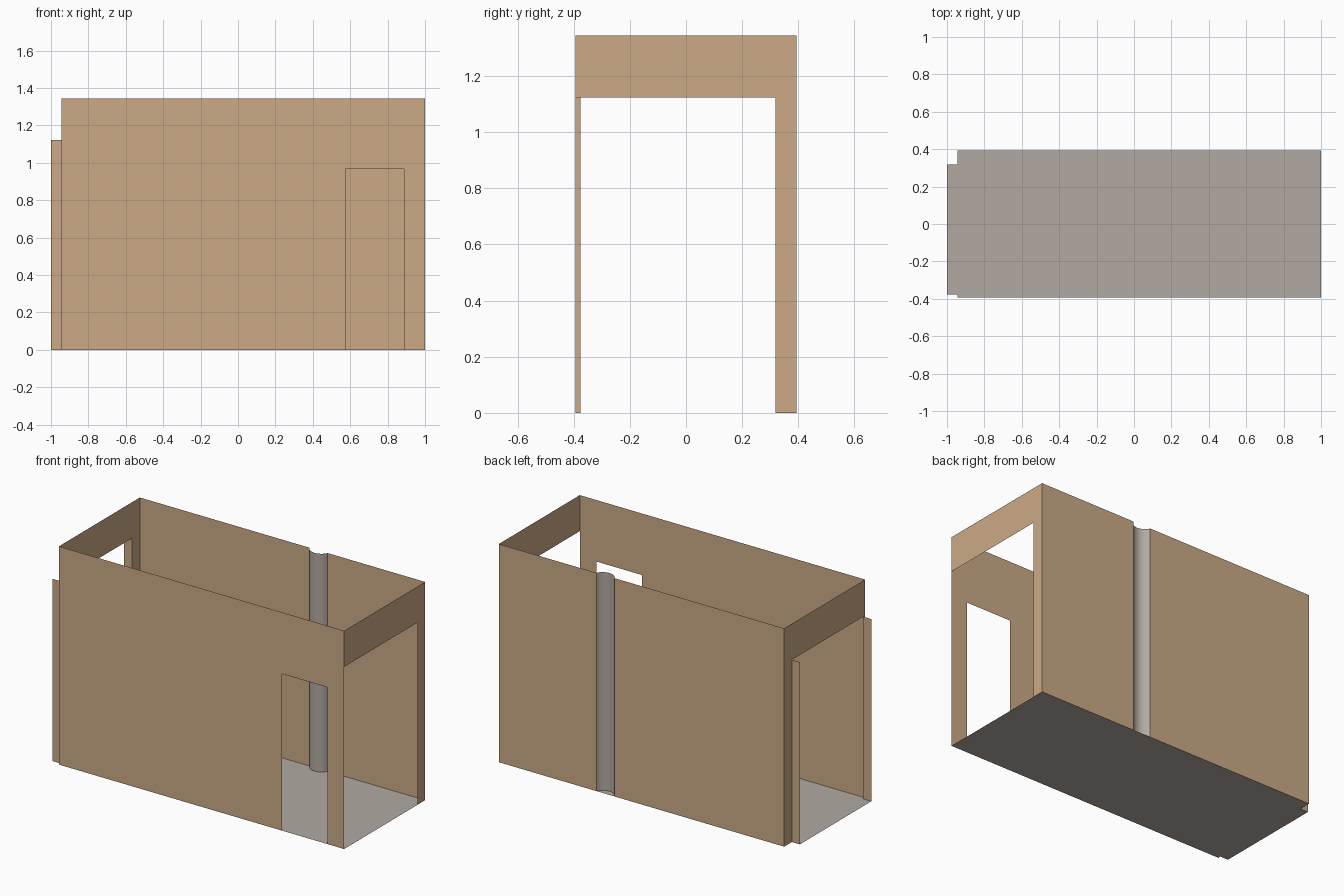
import bpy, math

if "Cube" in bpy.data.objects:
    bpy.data.objects.remove(bpy.data.objects["Cube"])

L, R = -0.945, 1.0          # end walls in x
F, B = -0.394, 0.394        # front and back walls in y
TOP, HEAD = 1.345, 1.123    # wall height, head of the end openings
OPEN_F, OPEN_B = -0.376, 0.319
DOOR = (0.575, 0.887, 0.966)
NICHE_X, NICHE_HALF, NICHE_DEPTH = 0.274, 0.061, 0.04


def material(name, rgb):
    m = bpy.data.materials.new(name)
    lin = [((c / 255 + 0.055) / 1.055) ** 2.4 for c in rgb]
    m.diffuse_color = (*lin, 1)
    m.use_nodes = True
    m.node_tree.nodes["Principled BSDF"].inputs["Base Color"].default_value = m.diffuse_color
    return m


TAN = material("tan_wall", (203, 170, 135))
GREY = material("warm_grey", (178, 170, 162))


def sheet(name, polys, mat):
    """Thin surface object made from a list of outlines."""
    verts, faces = [], []
    for p in polys:
        faces.append(list(range(len(verts), len(verts) + len(p))))
        verts += p
    me = bpy.data.meshes.new(name)
    me.from_pydata(verts, [], faces)
    me.materials.append(mat)
    ob = bpy.data.objects.new(name, me)
    bpy.context.collection.objects.link(ob)
    return ob


def along_x(y, pts):
    return [(x, y, z) for x, z in pts]


def along_y(x, pts):
    return [(x, y, z) for y, z in pts]


def rect(a, b, z1):
    return [(a, 0), (b, 0), (b, z1), (a, z1)]


# Floor, running out through the left opening
sheet("floor", [[(L, F, 0), (R, F, 0), (R, B, 0), (L, B, 0), (L, OPEN_B, 0),
                 (-1, OPEN_B, 0), (-1, OPEN_F, 0), (L, OPEN_F, 0)]], GREY)

# Front wall with doorway
d0, d1, dz = DOOR
sheet("front_wall", [along_x(F, [(L, 0), (d0, 0), (d0, dz), (d1, dz), (d1, 0),
                                 (R, 0), (R, TOP), (L, TOP)])], TAN)

# Back wall, split by the column niche
n0, n1 = NICHE_X - NICHE_HALF, NICHE_X + NICHE_HALF
sheet("back_wall", [along_x(B, rect(n1, R, TOP)[::-1]),
                    along_x(B, rect(L, n0, TOP)[::-1])], TAN)

# Right end wall: header and back pier
sheet("right_wall", [along_y(R, [(F, HEAD), (OPEN_B, HEAD), (OPEN_B, 0), (B, 0),
                                 (B, TOP), (F, TOP)])], TAN)

# Left end wall: header and two piers
sheet("left_wall", [along_y(L, [(F, 0), (F, TOP), (B, TOP), (B, 0), (OPEN_B, 0),
                                (OPEN_B, HEAD), (OPEN_F, HEAD), (OPEN_F, 0)])], TAN)

# Jambs of the left opening
for name, y in (("front_jamb", OPEN_F), ("back_jamb", OPEN_B)):
    sheet(name, [along_x(y, rect(-1, L, HEAD))], TAN)

# Rounded column surface bulging into the room
r = (NICHE_HALF ** 2 + NICHE_DEPTH ** 2) / (2 * NICHE_DEPTH)
cy = B - NICHE_DEPTH + r
half = math.asin(NICHE_HALF / r)
N = 16
verts, faces = [], []
for i in range(N + 1):
    a = -half + 2 * half * i / N
    x, y = NICHE_X + r * math.sin(a), cy - r * math.cos(a)
    verts += [(x, y, 0), (x, y, TOP)]
for i in range(N):
    faces.append((2 * i, 2 * i + 2, 2 * i + 3, 2 * i + 1))
me = bpy.data.meshes.new("column")
me.from_pydata(verts, [], faces)
me.materials.append(GREY)
me.shade_smooth()
bpy.context.collection.objects.link(bpy.data.objects.new("column", me))
